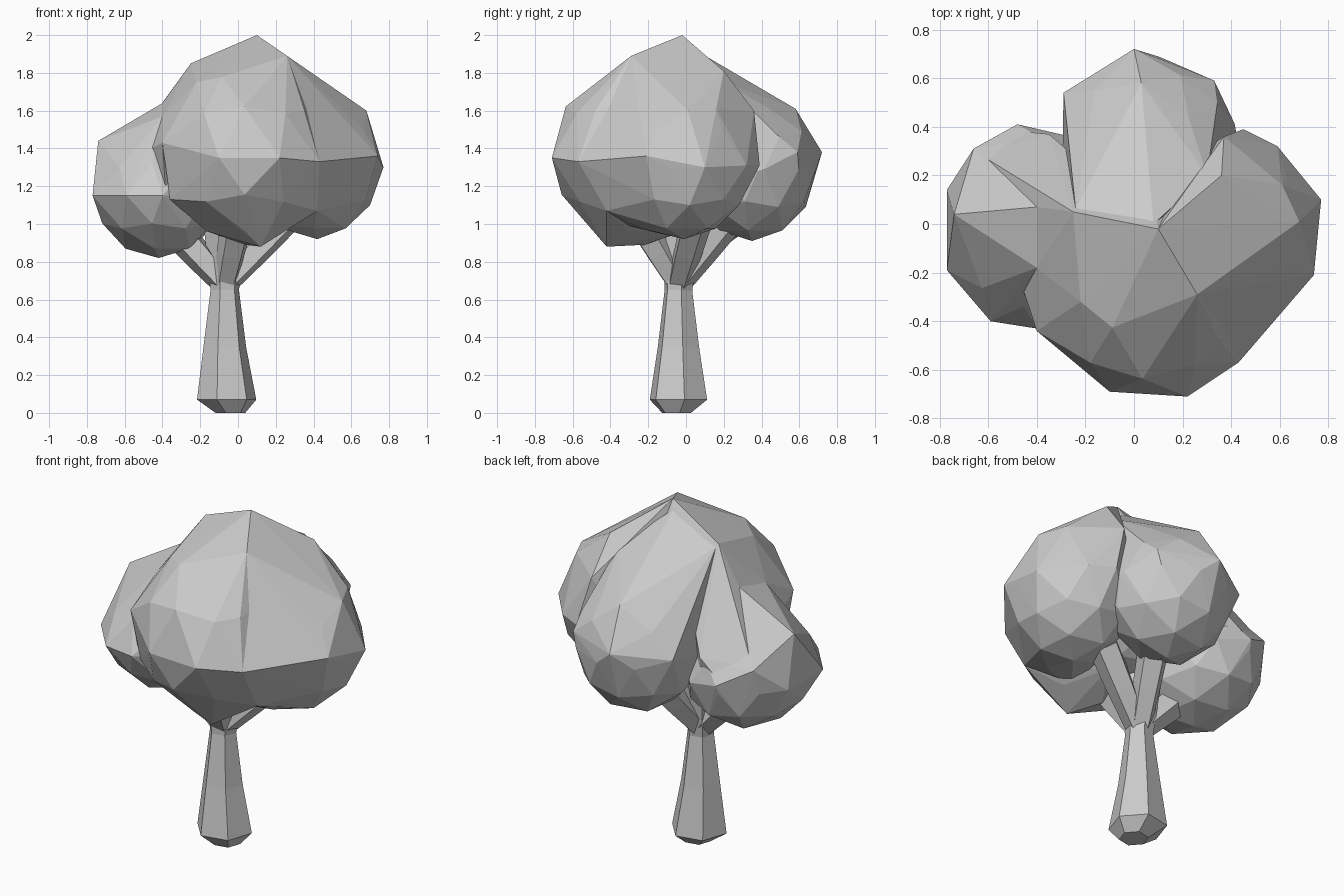
import bpy, bmesh, math
from mathutils import Vector, Matrix

if "Cube" in bpy.data.objects:
    bpy.data.objects.remove(bpy.data.objects["Cube"])


def finish(bm, name):
    bmesh.ops.recalc_face_normals(bm, faces=bm.faces)
    me = bpy.data.meshes.new(name)
    bm.to_mesh(me)
    bm.free()
    ob = bpy.data.objects.new(name, me)
    bpy.context.collection.objects.link(ob)
    return ob


def clump(name, corners, centre=None, radii=None, turn=0):
    """Faceted leaf clump: hull of a stretched icosphere and outer corners."""
    bm = bmesh.new()
    if centre:
        bmesh.ops.create_icosphere(
            bm, subdivisions=2, radius=1,
            matrix=Matrix.Translation(centre) @ Matrix.Diagonal((*radii, 1))
            @ Matrix.Rotation(turn, 4, 'Z'))
    points = [v.co.copy() for v in bm.verts] + [Vector(c) for c in corners]
    bm.clear()
    for co in points:
        bm.verts.new(co)
    bmesh.ops.convex_hull(bm, input=bm.verts[:])
    bmesh.ops.delete(bm, geom=[v for v in bm.verts if not v.link_faces], context='VERTS')
    return finish(bm, name)


def limb(name, stations, sides, twist):
    """Tapered limb through stations of (x, y, z, radius)."""
    bm = bmesh.new()
    pts = [Vector(s[:3]) for s in stations]
    rings = []
    for i, s in enumerate(stations):
        d = pts[min(i + 1, len(pts) - 1)] - pts[max(i - 1, 0)]
        q = Vector((0, 0, 1)).rotation_difference(d)
        if pts[i].z < 0.5:
            q.identity()
        rings.append([bm.verts.new(pts[i] + q @ Vector((math.cos(a), math.sin(a), 0)) * s[3])
                      for a in (2 * math.pi * k / sides + twist for k in range(sides))])
    for a, b in zip(rings, rings[1:]):
        for k in range(sides):
            j = (k + 1) % sides
            bm.faces.new((a[k], a[j], b[j], b[k]))
    bm.faces.new(rings[0][::-1])
    bm.faces.new(rings[-1])
    return finish(bm, name)


def merge(base, others):
    """Union the parts into one outer skin."""
    for ob in others:
        mod = base.modifiers.new("union", 'BOOLEAN')
        mod.operation = 'UNION'
        mod.solver = 'EXACT'
        mod.object = ob
        bpy.context.view_layer.objects.active = base
        bpy.ops.object.modifier_apply(modifier=mod.name)
        bpy.data.objects.remove(ob)


# Shared corners where the clumps meet
peak = (0.10, -0.02, 2.0)
crown_right = (0.26, -0.29, 1.89)
crown_back = (0.36, 0.20, 1.81)
crown_left = (-0.25, 0.05, 1.85)
front_corner = (0.43, -0.57, 1.33)
low_corner = (0.42, -0.42, 1.07)

# Leaf clumps
front = clump("foliage",
              [peak, crown_right, crown_left, front_corner, low_corner,
               (-0.22, -0.32, 1.75), (0, -0.5, 1.70), (0.35, -0.48, 1.60),
               (0.22, -0.71, 1.35), (-0.10, -0.69, 1.35), (-0.40, -0.44, 1.43),
               (-0.36, -0.4, 1.13), (0.12, -0.42, 0.88)],
              (0.04, -0.22, 1.37), (0.41, 0.49, 0.48), 0.3)
right = clump("right_foliage",
              [peak, crown_right, crown_back, front_corner, low_corner,
               (0.61, 0.16, 1.61), (0.68, 0.01, 1.60), (0.77, 0.10, 1.30),
               (0.74, -0.21, 1.36), (0.59, 0.32, 1.31), (0.45, 0.39, 1.31),
               (0.37, 0.36, 1.60), (0.40, -0.25, 0.98), (0.15, -0.35, 1.0)],
              (0.42, -0.01, 1.30), (0.33, 0.35, 0.38), 0.1)
back = clump("back_foliage",
             [(0.08, 0, 1.95), (0.30, 0.20, 1.75), (-0.24, 0.06, 1.83), (0.03, 0.58, 1.61),
              (0, 0.72, 1.38), (0.33, 0.59, 1.38), (-0.29, 0.54, 1.35), (0.42, 0.38, 1.28)],
             (0.06, 0.35, 1.29), (0.36, 0.34, 0.38), 0.5)
left = clump("left_foliage",
             [(-0.74, 0.04, 1.44), (-0.40, 0.07, 1.64), (-0.40, -0.18, 1.57),
              (-0.66, 0.31, 1.30), (-0.48, 0.41, 1.20), (-0.77, 0.14, 1.15),
              (-0.77, -0.19, 1.15), (-0.59, -0.40, 1.15), (-0.40, -0.43, 1.15)],
             (-0.42, 0, 1.15), (0.34, 0.40, 0.33), 0.2)
# Shoulder bridging the left clump up to the crown
shoulder = clump("shoulder_foliage",
                 [peak, crown_left, (-0.22, -0.32, 1.75), (-0.40, 0.07, 1.64),
                  (-0.40, -0.18, 1.57), (-0.40, -0.44, 1.43), (-0.64, 0.29, 1.31),
                  (-0.46, 0.38, 1.24), (-0.35, 0.37, 1.32), (-0.30, 0.30, 1.12),
                  (-0.38, -0.38, 1.13), (0, 0, 1.1)])
# Core closing the hollow between the clumps
core = clump("core_foliage", [], (0.05, 0, 1.18), (0.30, 0.27, 0.21))
merge(front, [right, back, left, shoulder, core])

# Trunk with a chamfered foot
limb("trunk", [(-0.04, -0.05, 0, 0.08), (-0.06, -0.04, 0.07, 0.16),
               (-0.07, -0.04, 0.35, 0.115), (-0.07, -0.04, 0.65, 0.077),
               (-0.07, -0.02, 1.05, 0.12)], 6, 0.2)

# Branches flaring into the clumps
fork = Vector((-0.07, -0.04, 0.68))
for side, tip in (("left", (-0.32, -0.02, 0.96)), ("front", (0.0, -0.24, 1.02)),
                  ("right", (0.26, 0.06, 1.04)), ("back", (0.06, 0.25, 1.06))):
    limb(side + "_branch", [(*fork, 0.065), (*fork.lerp(Vector(tip), 0.5), 0.08),
                            (*tip, 0.09)], 5, 0.4)
